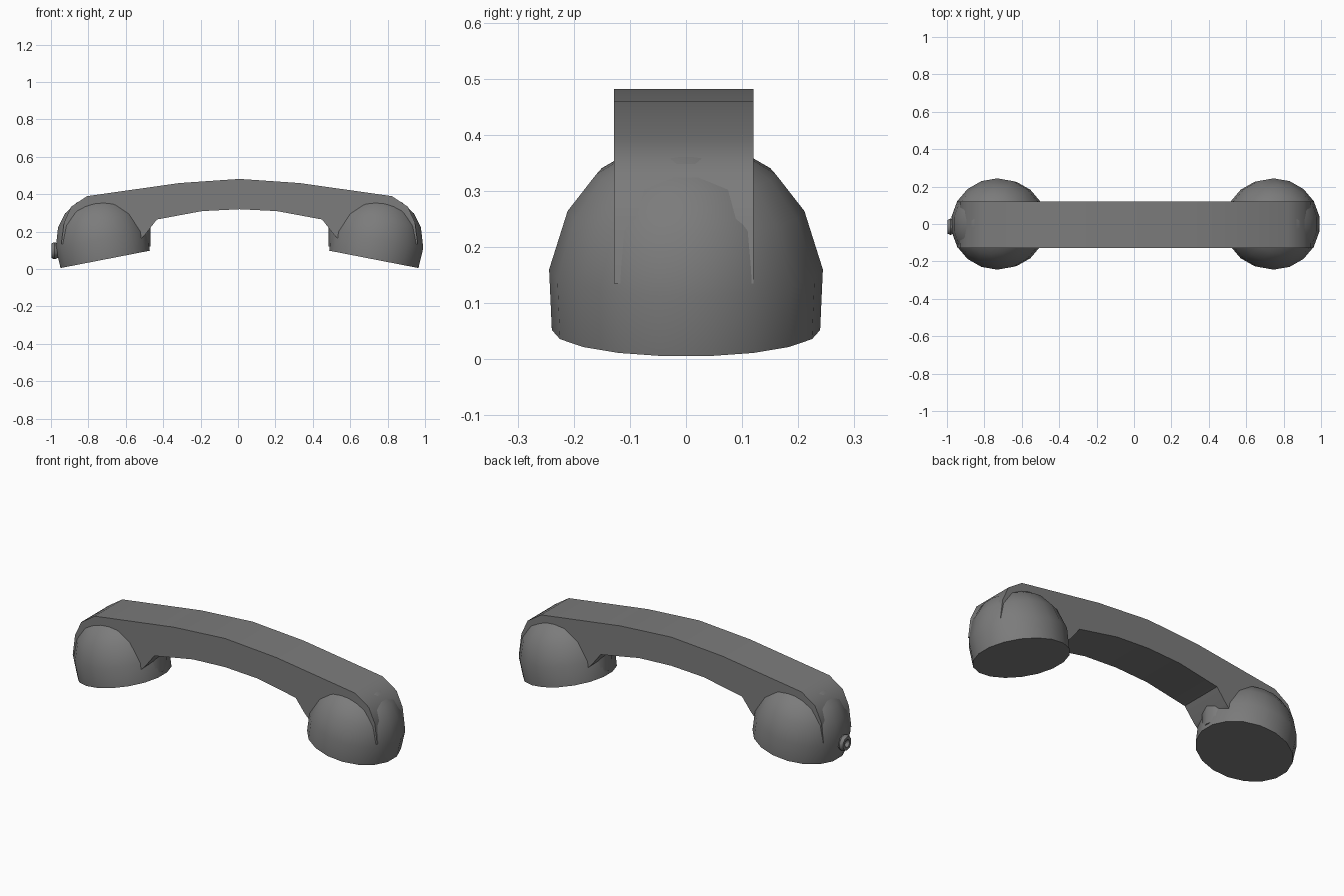
import bpy, bmesh, math
from mathutils import Matrix, Vector

cube = bpy.data.objects.get("Cube")
if cube:
    bpy.data.objects.remove(cube, do_unlink=True)

MID = 0.008            # x of the symmetry plane
TILT = math.radians(11)

grey = bpy.data.materials.new("dark_grey_plastic")
grey.use_nodes = True
colour = (0.2, 0.2, 0.2, 1)
grey.diffuse_color = colour
grey.node_tree.nodes["Principled BSDF"].inputs["Base Color"].default_value = colour


def finish(name, bm, angle=40):
    bmesh.ops.recalc_face_normals(bm, faces=bm.faces)
    mesh = bpy.data.meshes.new(name)
    bm.to_mesh(mesh)
    bm.free()
    mesh.materials.append(grey)
    ob = bpy.data.objects.new(name, mesh)
    bpy.context.collection.objects.link(ob)
    bpy.ops.object.select_all(action='DESELECT')
    ob.select_set(True)
    bpy.context.view_layer.objects.active = ob
    bpy.ops.object.shade_smooth_by_angle(angle=math.radians(angle))
    return ob


def lathe(profile, sides, closed=False):
    """Spin (radius, height) points around z."""
    bm = bmesh.new()
    verts = [bm.verts.new((r, 0, h)) for r, h in profile]
    ring = verts + verts[:1] if closed else verts
    edges = [bm.edges.new(pair) for pair in zip(ring, ring[1:])]
    bmesh.ops.spin(bm, geom=verts + edges, cent=(0, 0, 0), axis=(0, 0, 1),
                   angle=math.tau, steps=sides, use_duplicate=False)
    bmesh.ops.remove_doubles(bm, verts=bm.verts, dist=0.0005)
    return bm


# Handle: arched side profile, wrapping over both cups
half = [(0.32, 0.46), (0.815, 0.39), (0.9, 0.333), (0.938, 0.25), (0.953, 0.135),
        (0.75, 0.13), (0.53, 0.16), (0.5, 0.19), (0.442, 0.265), (0.2, 0.31)]
outline = [(0, 0.482)] + half + [(0, 0.32)] + [(-x, z) for x, z in reversed(half)]
bm = bmesh.new()
side = bm.faces.new([bm.verts.new((x + MID, -0.128, z)) for x, z in outline])
new = bmesh.ops.extrude_face_region(bm, geom=[side])["geom"]
bmesh.ops.translate(bm, vec=(0, 0.248, 0), verts=[v for v in new if isinstance(v, bmesh.types.BMVert)])
finish("handle", bm)

# Domed cups with flat tilted rims, and the rounded neck under the handle
dome = [(0, 0), (0.247, 0), (0.252, 0.11), (0.218, 0.216),
        (0.165, 0.283), (0.09, 0.328), (0, 0.343)]
for s, cup, neck in ((1, "left_cup", "left_neck"), (-1, "right_cup", "right_neck")):
    bm = lathe(dome, 18)
    # Turn so that a vertex lies on each side
    place = (Matrix.Translation((MID + s * 0.718, 0, 0.052)) @ Matrix.Rotation(s * TILT, 4, 'Y')
             @ Matrix.Diagonal((1, 0.968, 1, 1)) @ Matrix.Rotation(math.radians(10), 4, 'Z'))
    bmesh.ops.transform(bm, matrix=place, verts=bm.verts)
    finish(cup, bm)

    bm = lathe([(0, 0), (0.1, 0), (0.1, 0.16), (0, 0.16)], 12)
    bmesh.ops.translate(bm, vec=(MID + s * 0.576, 0, 0.12), verts=bm.verts)
    finish(neck, bm)

# Cord socket: a small ring on the end of the right cup
section = [(0.03 + 0.016 * math.cos(a), 0.02 * math.sin(a))
           for a in (math.tau * i / 6 for i in range(6))]
bm = lathe(section, 10, closed=True)
place = Matrix.Translation((-0.981, -0.015, 0.098)) @ Matrix.Rotation(math.pi / 2, 4, 'Y')
bmesh.ops.transform(bm, matrix=place, verts=bm.verts)
finish("cord_socket", bm)
